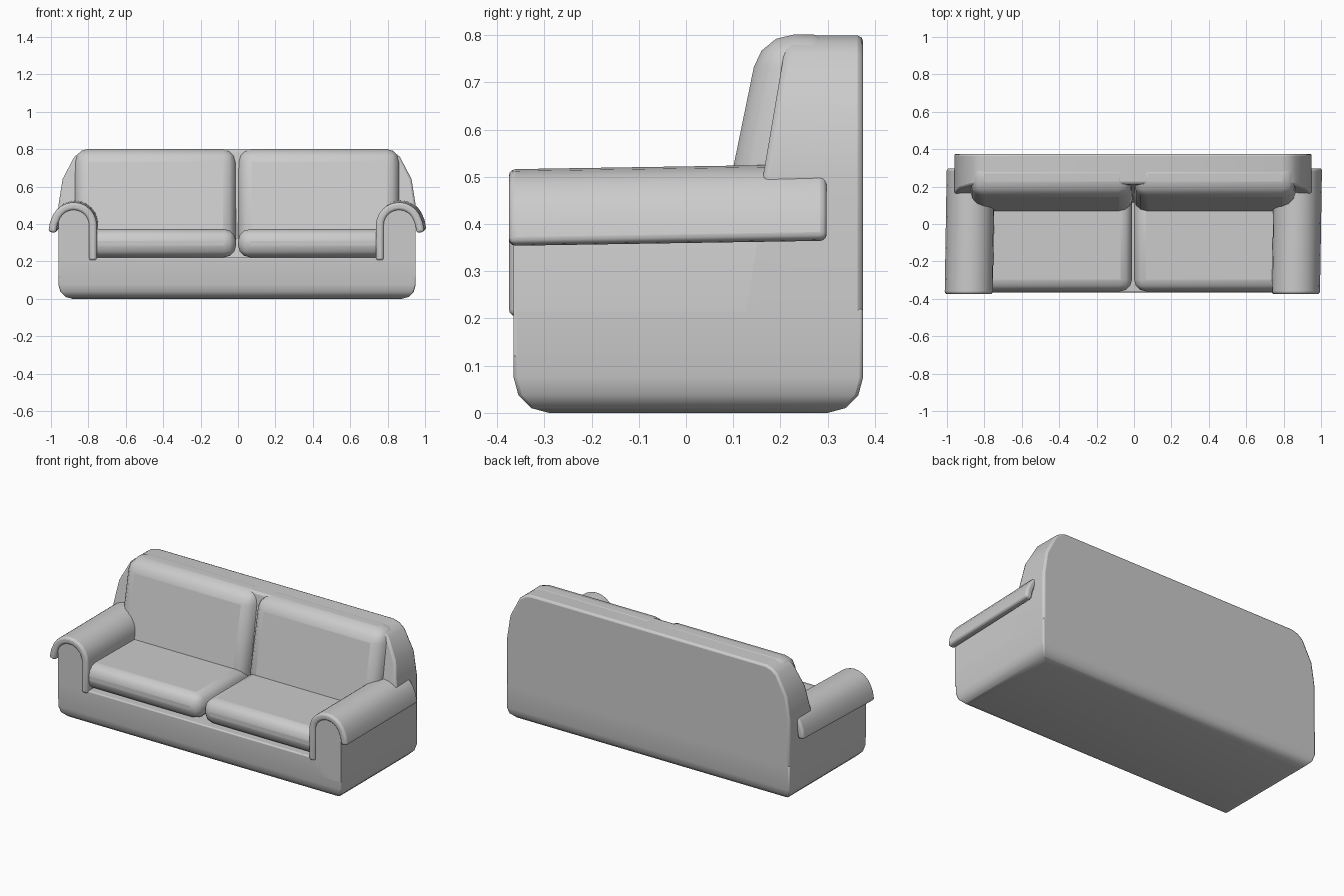
import bpy, bmesh, math

if "Cube" in bpy.data.objects:
    bpy.data.objects.remove(bpy.data.objects["Cube"])

CX = -0.005  # the body sits very slightly left of the arms' extremes


def finish(name, bm, bevel=0.0, segments=3, limit=40):
    bmesh.ops.recalc_face_normals(bm, faces=bm.faces)
    mesh = bpy.data.meshes.new(name)
    bm.to_mesh(mesh)
    bm.free()
    ob = bpy.data.objects.new(name, mesh)
    bpy.context.collection.objects.link(ob)
    if bevel:
        mod = ob.modifiers.new("Bevel", 'BEVEL')
        mod.width = bevel
        mod.segments = segments
        mod.limit_method = 'ANGLE'
        mod.angle_limit = math.radians(limit)
    bpy.ops.object.select_all(action='DESELECT')
    ob.select_set(True)
    bpy.context.view_layer.objects.active = ob
    bpy.ops.object.shade_smooth_by_angle(angle=math.radians(35))
    return ob


def prism(outline, y0, y1):
    """Extrude an (x, z) outline from y0 to y1."""
    bm = bmesh.new()
    front = [bm.verts.new((x + CX, y0, z)) for x, z in outline]
    back = [bm.verts.new((x + CX, y1, z)) for x, z in outline]
    n = len(outline)
    bm.faces.new(front)
    bm.faces.new(back[::-1])
    for i in range(n):
        j = (i + 1) % n
        bm.faces.new((front[i], back[i], back[j], front[j]))
    return bm


def box(x0, x1, y0, y1, z0, z1):
    return prism([(x0, z0), (x1, z0), (x1, z1), (x0, z1)], y0, y1)


def lean(bm, y_front, z_ref, slope):
    """Tilt the front face so it leans back with height."""
    for v in bm.verts:
        if abs(v.co.y - y_front) < 1e-4:
            v.co.y += (v.co.z - z_ref) * slope


# Base with rounded underside
bm = box(-0.955, 0.955, -0.365, 0.375, 0.0, 0.222)
low = [e for e in bm.edges if all(v.co.z < 0.01 for v in e.verts)]
bmesh.ops.bevel(bm, geom=low, offset=0.075, segments=3, profile=0.5, affect='EDGES')
finish("base", bm, 0.007, 2, 60)

# Back frame with rounded shoulders and sloping front
half = [(0.955, 0.15), (0.955, 0.5), (0.933, 0.64), (0.87, 0.76), (0.835, 0.787), (0.795, 0.799)]
bm = prism(half + [(-x, z) for x, z in reversed(half)], 0.163, 0.375)
lean(bm, 0.163, 0.5, 0.17)
finish("back_frame", bm, 0.012, 2, 45)

# Centre line of the rolled arm cover, inner foot to outer lip
arc = [(0.87 + 0.103 * math.cos(math.radians(a)), 0.392 + 0.103 * math.sin(math.radians(a)))
       for a in range(180, 29, -15)]
path = [(0.767, 0.205)] + arc + [(0.976, 0.405), (0.985, 0.355)]


def offset_path(points, d):
    out = []
    for i, (x, z) in enumerate(points):
        a, b = points[max(i - 1, 0)], points[min(i + 1, len(points) - 1)]
        tx, tz = b[0] - a[0], b[1] - a[1]
        l = math.hypot(tx, tz)
        out.append((x - tz / l * d, z + tx / l * d))
    return out


for side, s in (("left", -1), ("right", 1)):
    # Arm panel filling the space below the roll
    panel = [(0.775, 0.12), (0.775, 0.40)] + arc[1:-1] + [(0.955, 0.43), (0.955, 0.12)]
    finish("arm_panel_" + side, prism([(s * x, z) for x, z in panel], -0.365, 0.29))

    # Padded roll over the arm, slightly skewed and rising to the rear
    pad = offset_path(path, 0.021) + offset_path(path, -0.021)[::-1]
    bm = prism([(s * x, z) for x, z in pad], -0.375, 0.298)
    for v in bm.verts:
        t = v.co.y + 0.375
        v.co.x += 0.016 * t - 0.004
        v.co.z += 0.016 * t
    finish("arm_roll_" + side, bm, 0.014, 3, 50)

    # Seat cushion
    x0, x1 = sorted((s * 0.006, s * 0.84))
    finish("seat_cushion_" + side, box(x0, x1, -0.36, 0.19, 0.222, 0.372), 0.062, 3)

    # Back cushion, leaning against the frame
    x0, x1 = sorted((s * 0.006, s * 0.868))
    bm = box(x0, x1, 0.055, 0.34, 0.25, 0.801)
    lean(bm, 0.055, 0.3, 0.205)
    finish("back_cushion_" + side, bm, 0.07, 3)
